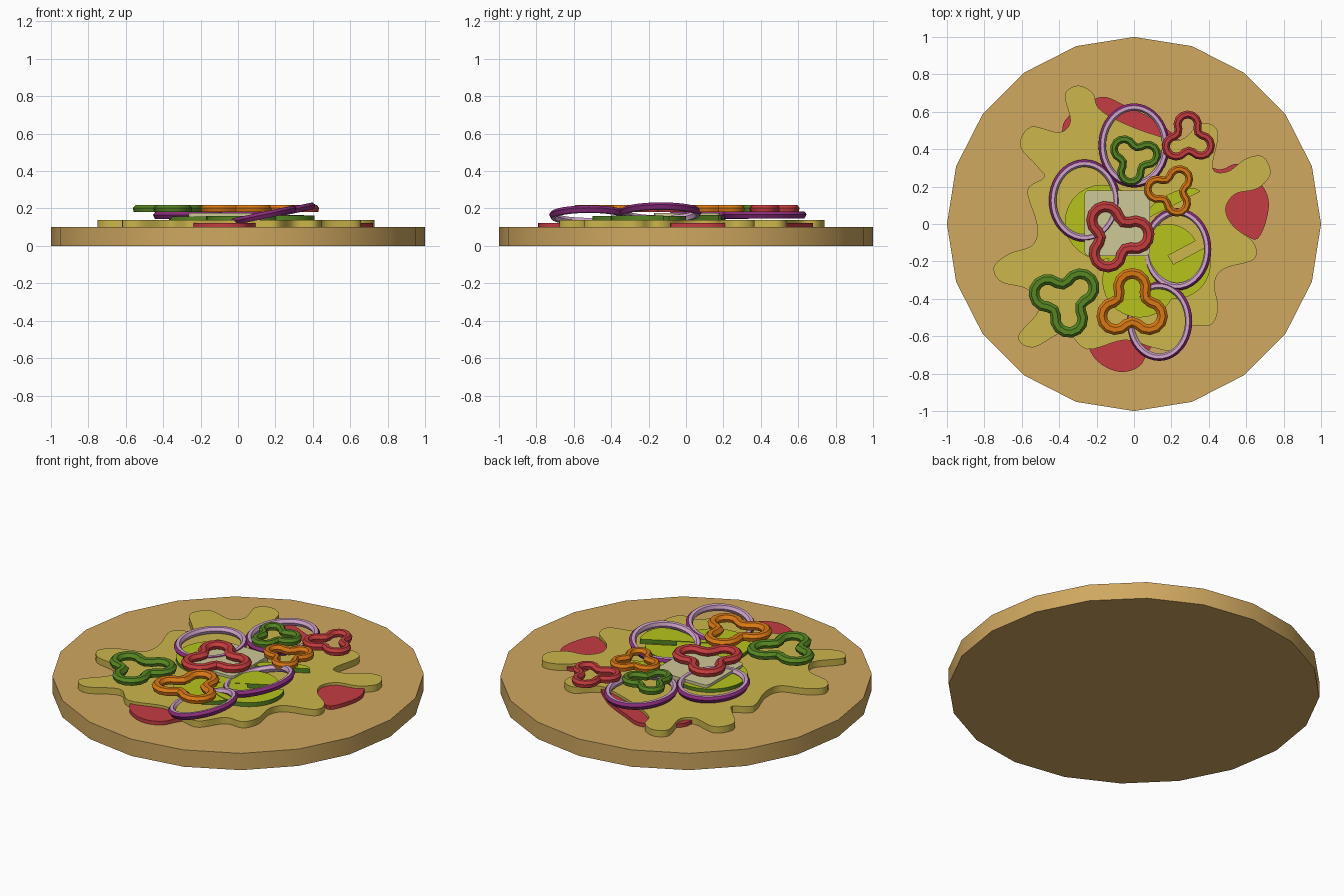
import bpy, bmesh
from math import sin, cos, pi, radians
from mathutils import Vector

if "Cube" in bpy.data.objects:
    bpy.data.objects.remove(bpy.data.objects["Cube"])


def material(name, code):
    def linear(i):
        c = int(code[i:i + 2], 16) / 255
        return c / 12.92 if c < 0.04 else ((c + 0.055) / 1.055) ** 2.4
    colour = (linear(0), linear(2), linear(4), 1)
    mat = bpy.data.materials.new(name)
    mat.use_nodes = True
    mat.diffuse_color = colour
    mat.node_tree.nodes["Principled BSDF"].inputs["Base Color"].default_value = colour
    return mat


DOUGH = material("dough tan", "d0a860")
SAUCE = material("sauce red", "c33c43")
CHEESE = material("cheese yellow", "ccb64c")
PURPLE = material("onion purple", "8a2c7c")
LILAC = material("onion lilac", "d2a6cc")
GREEN = material("pepper green", "568522")
ORANGE = material("pepper orange", "d87814")
RED = material("pepper red", "c43c3e")
LIME = material("cucumber lime", "b6c41c")
CREAM = material("cream", "cec896")


def finish(name, bm, mats, location=(0, 0, 0)):
    """Shade smooth with sharp edges kept, then link the object."""
    bmesh.ops.recalc_face_normals(bm, faces=bm.faces)
    for f in bm.faces:
        f.smooth = True
    for e in bm.edges:
        e.smooth = e.calc_face_angle(0) < radians(30)
    mesh = bpy.data.meshes.new(name)
    bm.to_mesh(mesh)
    bm.free()
    for m in mats:
        mesh.materials.append(m)
    obj = bpy.data.objects.new(name, mesh)
    obj.location = location
    bpy.context.collection.objects.link(obj)
    return obj


def smooth_loop(points, steps=5):
    """Closed Catmull-Rom curve through the points."""
    pts = [Vector(p) for p in points]
    n, out = len(pts), []
    for i in range(n):
        a, b, c, d = (pts[(i + k - 1) % n] for k in range(4))
        for s in range(steps):
            t = s / steps
            out.append(0.5 * (2 * b + (c - a) * t + (2 * a - 5 * b + 4 * c - d) * t ** 2
                              + (3 * b - a - 3 * c + d) * t ** 3))
    return out


def plate(name, outline, bottom, top, mat, side=None):
    """Flat slab; the wall may have its own colour."""
    bm = bmesh.new()
    low = [bm.verts.new((p[0], p[1], bottom)) for p in outline]
    high = [bm.verts.new((p[0], p[1], top)) for p in outline]
    bm.faces.new(high)
    bm.faces.new(low[::-1])
    n = len(low)
    for i in range(n):
        j = (i + 1) % n
        f = bm.faces.new((low[i], low[j], high[j], high[i]))
        f.material_index = 1 if side else 0
    return finish(name, bm, [mat, side] if side else [mat])


def sweep(name, path, section, mats, location, outer_faces=()):
    """Carry a closed (outward, height) section round a closed flat path."""
    bm = bmesh.new()
    n, m, rings = len(path), len(section), []
    for i, p in enumerate(path):
        t = (path[(i + 1) % n] - path[i - 1]).normalized()
        out = Vector((t.y, -t.x))
        rings.append([bm.verts.new((*(p + out * o), z)) for o, z in section])
    for i in range(n):
        a, b = rings[i], rings[(i + 1) % n]
        for k in range(m):
            f = bm.faces.new((a[k], b[k], b[(k + 1) % m], a[(k + 1) % m]))
            f.material_index = 1 if k in outer_faces else 0
    return finish(name, bm, mats, location)


def arc(cx, cy, rx, ry, start, span, n):
    return [Vector((cx + rx * cos(a), cy + ry * sin(a)))
            for a in (radians(start + span * i / n) for i in range(n))]


# Dough base
plate("dough_base", arc(0, 0, 1, 1, 0, 360, 20), 0, 0.1, DOUGH)

# Sauce, mostly covered by the cheese
sauce = [(.42, .3), (.56, .32), (.69, .2), (.72, .08), (.66, -.08), (.55, -.05),
         (.45, -.2), (.3, -.45), (.1, -.65), (.03, -.76), (-.08, -.79), (-.2, -.73),
         (-.28, -.6), (-.45, -.4), (-.48, 0), (-.38, .3), (-.38, .53), (-.28, .62),
         (-.17, .68), (-.04, .63), (.15, .53)]
plate("sauce", smooth_loop(sauce), 0.095, 0.122, SAUCE)

# Melted cheese with runny lobes
cheese = [(-.37, .69), (-.3, .74), (-.22, .7), (-.19, .62), (-.08, .55), (.1, .48),
          (.25, .45), (.36, .54), (.45, .49), (.42, .3), (.5, .28), (.6, .35), (.69, .36),
          (.73, .27), (.66, .19), (.54, .16), (.49, .08), (.53, -.01), (.64, -.1),
          (.64, -.19), (.48, -.24), (.43, -.32), (.45, -.45), (.41, -.54), (.3, -.55),
          (.21, -.67), (.1, -.66), (-.05, -.62), (-.25, -.67), (-.37, -.58), (-.54, -.66),
          (-.62, -.6), (-.51, -.46), (-.57, -.35), (-.71, -.31), (-.75, -.23), (-.67, -.16),
          (-.54, -.11), (-.52, 0), (-.57, .18), (-.48, .25), (-.52, .31), (-.61, .42),
          (-.55, .52), (-.4, .49), (-.34, .55)]
plate("cheese", smooth_loop(cheese), 0.1, 0.138, CHEESE)

# Cucumber slices: centre, radii, start angle, sweep
slices = [(-.17, .01, .2, .2, 0, 360), (.03, -.3, .2, .2, 0, 360),
          (.18, -.17, .17, .17, 28, 180), (.22, -.21, .19, .19, 208, 180),
          (.21, .1, .16, .16, 27, 180)]
for i, (x, y, rx, ry, start, span) in enumerate(slices):
    outline = arc(x, y, rx, ry, start, span, 28)
    if span < 360:
        outline.append(Vector((2 * x, 2 * y)) - outline[0])
    if i == 4:
        # shallow offcut
        chord = (outline[0] - outline[-1]).normalized()
        across = Vector((-chord.y, chord.x))
        outline = [p - across * (p - outline[0]).dot(across) * 0.6 for p in outline]
    plate(f"cucumber_slice_{i + 1}", outline, 0.13, 0.158 + i * 0.0015, LIME, GREEN)

# Square cream slab with rounded corners
slab = []
for k, (sx, sy) in enumerate([(1, 1), (-1, 1), (-1, -1), (1, -1)]):
    slab += arc(-.09 + sx * .15, .005 + sy * .15, .025, .025, 90 * k, 112, 5)
plate("cream_slab", slab, 0.138, 0.175, CREAM)

# Onion rings: centre, base height, radii, tilt
onion_section = [(-.03, 0), (-.012, 0), (0, .022), (-.012, .037), (-.03, .037), (-.04, .02)]
onions = [(0, .42, .147, .19, .225, 0), (-.265, .125, .143, .19, .22, 0),
          (.235, -.135, .16, .187, .22, 12), (.14, -.52, .145, .18, .212, 12)]
for i, (x, y, z, rx, ry, tilt) in enumerate(onions):
    ring = sweep(f"onion_ring_{i + 1}", arc(0, 0, rx, ry, 0, 360, 40), onion_section,
                 [LILAC, PURPLE], (x, y, z), outer_faces=(1, 2))
    ring.rotation_euler.y = -radians(tilt)


# Three-lobed pepper rings
def pepper(name, x, y, size, turn, mat):
    path = []
    for k in range(3):
        a = radians(turn + 120 * k)
        lobe = Vector((cos(a), sin(a))) * size * 0.5
        path += arc(*lobe, size * .36, size * .36, turn + 120 * k - 112, 252, 9)
        notch = a + pi / 3
        path.append(Vector((cos(notch), sin(notch))) * size * 0.41)
    w = size * 0.14
    section = [(-w * .75, 0), (w * .8, 0), (w, .022), (w * .5, .038), (-w * .4, .038), (-w, .02)]
    sweep(name, path, section, [mat], (x, y, .18))


pepper("green_pepper_large", -.365, -.405, .205, 40, GREEN)
pepper("orange_pepper_large", -.01, -.44, .205, 90, ORANGE)
pepper("red_pepper_large", -.095, -.065, .205, 4, RED)
pepper("orange_pepper_small", .2, .18, .148, 55, ORANGE)
pepper("green_pepper_small", 0, .35, .148, 17, GREEN)
pepper("red_pepper_small", .29, .455, .152, 92, RED)
